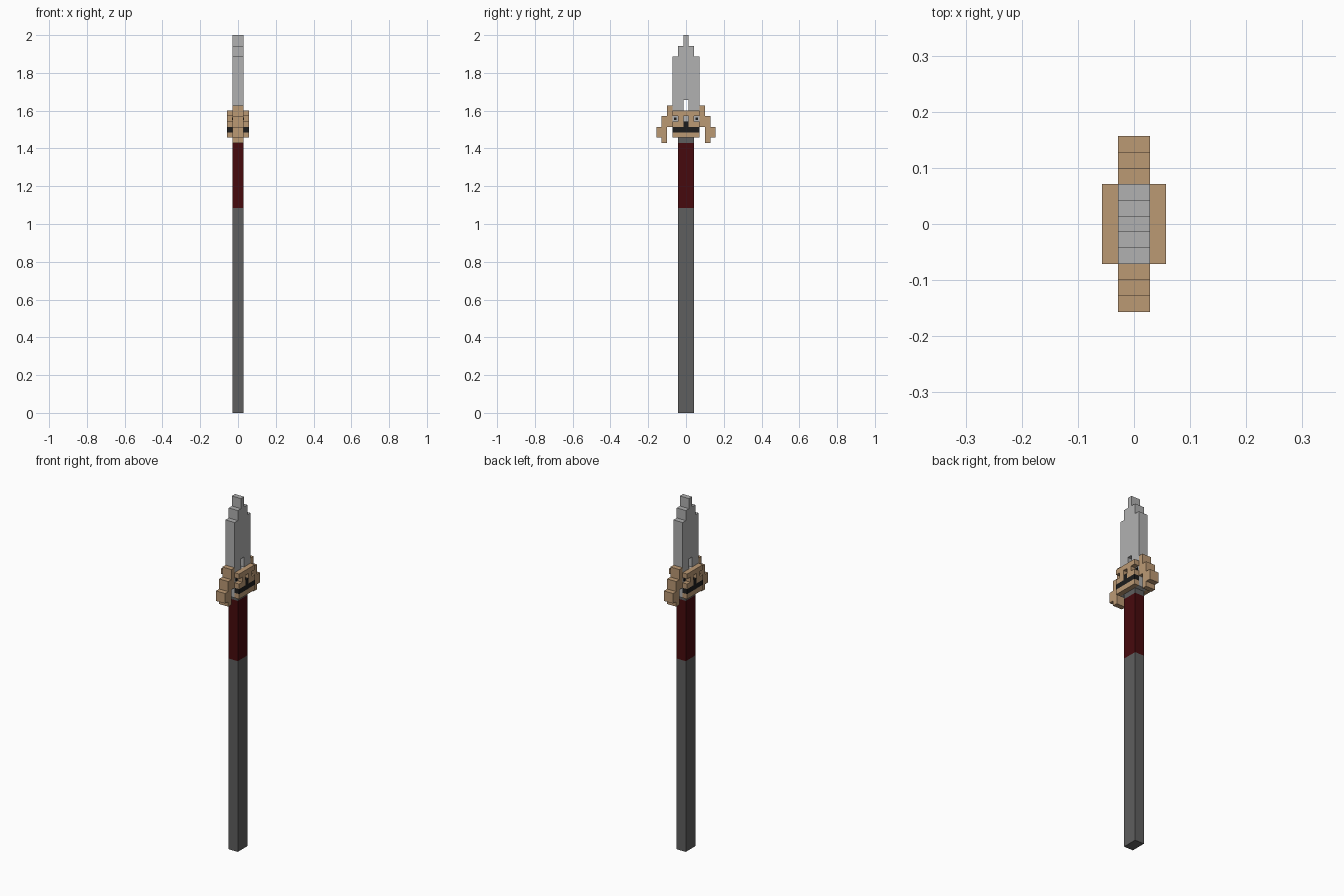
import bpy
import bmesh

cube = bpy.data.objects.get("Cube")
if cube:
    bpy.data.objects.remove(cube, do_unlink=True)

U = 2 / 70  # one block of the stepped design


def material(name, rgb):
    m = bpy.data.materials.new(name)
    m.diffuse_color = (*rgb, 1)
    m.use_nodes = True
    bsdf = m.node_tree.nodes["Principled BSDF"]
    bsdf.inputs["Base Color"].default_value = (*rgb, 1)
    bsdf.inputs["Roughness"].default_value = 0.8
    return m


STEEL = material("light steel", (0.44, 0.44, 0.44))
SHAFT = material("dark grey", (0.114, 0.114, 0.114))
RED = material("dark red", (0.062, 0.003, 0.004))
TAN = material("tan", (0.50, 0.32, 0.175))
BLACK = material("black", (0.012, 0.012, 0.012))


def finish(name, bm, *mats):
    bmesh.ops.recalc_face_normals(bm, faces=bm.faces)
    mesh = bpy.data.meshes.new(name)
    bm.to_mesh(mesh)
    bm.free()
    for m in mats:
        mesh.materials.append(m)
    ob = bpy.data.objects.new(name, mesh)
    bpy.context.collection.objects.link(ob)
    return ob


def slab(name, outline, mat, x0=-1, x1=1):
    """Extrude a (y, z) outline along x; all in blocks."""
    bm = bmesh.new()
    face = bm.faces.new([bm.verts.new((x0 * U, y * U, z * U)) for y, z in outline])
    ext = bmesh.ops.extrude_face_region(bm, geom=[face])
    verts = [g for g in ext["geom"] if isinstance(g, bmesh.types.BMVert)]
    bmesh.ops.translate(bm, verts=verts, vec=((x1 - x0) * U, 0, 0))
    return finish(name, bm, mat)


def box(name, y0, y1, z0, z1, mat, x0=-1, x1=1):
    return slab(name, [(y0, z0), (y1, z0), (y1, z1), (y0, z1)], mat, x0, x1)


# Shaft, grip and collar
box("shaft", -1.5, 1.5, 0, 38, SHAFT)
box("grip", -1.5, 1.5, 38, 50, RED)
box("collar", -1.5, 1.5, 50, 51, SHAFT)

# Stepped blade with a slot at its root
half = [(0.5, 58), (0.5, 56), (2.5, 56), (2.5, 66), (1.5, 66), (1.5, 68),
        (0.5, 68), (0.5, 70)]
slab("blade", half + [(-y, z) for y, z in reversed(half)], STEEL)
box("blade_root", -2.5, 2.5, 51, 56, STEEL)

# Drooping guard arms
arm = [(2.5, 57), (2.5, 53), (3.5, 53), (3.5, 50), (4.5, 50), (4.5, 51),
       (5.5, 51), (5.5, 53), (4.5, 53), (4.5, 55), (3.5, 55), (3.5, 57)]
for side, label in ((-1, "front"), (1, "back")):
    slab(label + "_guard_arm", [(side * y, z) for y, z in arm], TAN)

# Carved face, top row first: T tan, B black, . recess
FACE = ["TTTTT",
        ".T.T.",
        "TTBTT",
        "BBBBB",
        "TTTTT"]


def cell(row, col):
    return FACE[row][col] if 0 <= row < 5 and 0 <= col < 5 else "."


def face_plate(name, side):
    bm = bmesh.new()
    xi, xo = side * U, side * 2 * U

    def quad(points, key):
        f = bm.faces.new([bm.verts.new(p) for p in points])
        f.material_index = int(key == "B")

    for row in range(5):
        for col in range(5):
            key = cell(row, col)
            if key == ".":
                continue
            y0, z0 = (col - 2.5) * U, (55 - row) * U
            y1, z1 = y0 + U, z0 + U
            for x in (xi, xo):
                quad([(x, y0, z0), (x, y1, z0), (x, y1, z1), (x, y0, z1)], key)
            # side walls only where the neighbouring block is empty
            for dr, dc, a, b in ((-1, 0, (y0, z1), (y1, z1)), (1, 0, (y0, z0), (y1, z0)),
                                 (0, -1, (y0, z0), (y0, z1)), (0, 1, (y1, z0), (y1, z1))):
                if cell(row + dr, col + dc) == ".":
                    quad([(xi, *a), (xo, *a), (xo, *b), (xi, *b)], key)
    bmesh.ops.remove_doubles(bm, verts=bm.verts, dist=1e-5)
    finish(name, bm, TAN, BLACK)


for side, label in ((1, "left"), (-1, "right")):
    face_plate(label + "_face_plate", side)
    # Small pupils set in the eye recesses
    for y, end in ((-2, "front"), (2, "back")):
        x0, x1 = sorted((side, side * 1.15))
        box(f"{label}_{end}_pupil", y - 0.25, y + 0.25, 54.25, 54.75, BLACK, x0, x1)
